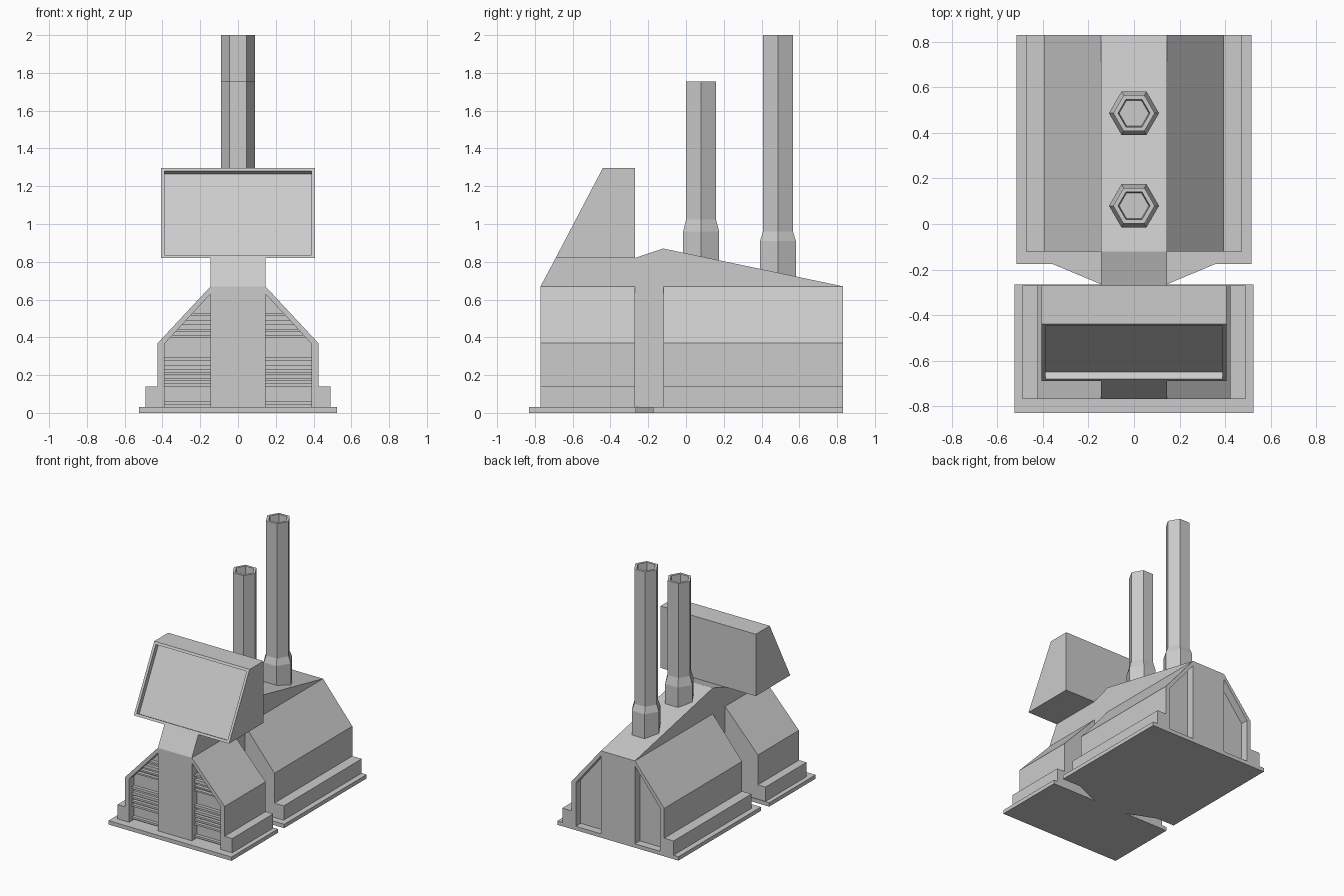
import bpy, bmesh, math
from mathutils import Vector

if "Cube" in bpy.data.objects:
    bpy.data.objects.remove(bpy.data.objects["Cube"])


def finish(name, bm):
    bmesh.ops.recalc_face_normals(bm, faces=bm.faces)
    mesh = bpy.data.meshes.new(name)
    bm.to_mesh(mesh)
    bm.free()
    ob = bpy.data.objects.new(name, mesh)
    bpy.context.collection.objects.link(ob)
    return ob


def prism_bm(pts, axis, a, b):
    """Extrude a 2D profile along an axis from a to b."""
    place = {'x': lambda p, t: (t, p[0], p[1]),
             'y': lambda p, t: (p[0], t, p[1]),
             'z': lambda p, t: (p[0], p[1], t)}[axis]
    bm = bmesh.new()
    lo = [bm.verts.new(place(p, a)) for p in pts]
    hi = [bm.verts.new(place(p, b)) for p in pts]
    bm.faces.new(lo)
    bm.faces.new(hi[::-1])
    n = len(pts)
    for i in range(n):
        j = (i + 1) % n
        bm.faces.new((lo[i], hi[i], hi[j], lo[j]))
    bmesh.ops.recalc_face_normals(bm, faces=bm.faces)
    return bm


def prism(name, pts, axis, a, b):
    return finish(name, prism_bm(pts, axis, a, b))


def mirrored(pts):
    return pts + [(-x, v) for x, v in reversed(pts)]


def flip(pts, s):
    return [(x * s, v) for x, v in pts]


S = 0.145      # half width of the spine
BASE = 0.03    # plate thickness

# Ground plate, waisted between the two houses
prism("base_plate", mirrored([(0.525, -0.83), (0.525, -0.265), (S, -0.265),
                              (0.36, -0.175), (0.517, -0.175), (0.517, 0.83)]),
      'z', 0, BASE)

# Central spine with sloping roof and sign neck
spine = [(-0.77, 0), (-0.77, 0.67), (-0.69, 0.82), (-0.27, 0.82),
         (-0.12, 0.87), (0.83, 0.67), (0.83, 0)]
prism("spine", spine, 'x', -S, S)


# Houses: solid core plus a raised frame around the recessed end panels
def house(name, wall, step, core, frame):
    outer = [(step, BASE), (step, 0.14), (wall, 0.14), (wall, 0.37), (S, 0.67)]
    prism(name + "_core", mirrored(outer), 'y', *core)
    inner = wall - 0.035
    ring = outer + [(S, 0.63), (inner, 0.365), (inner, BASE)]
    for s, side in ((1, "right"), (-1, "left")):
        prism(f"{name}_frame_{side}", flip(ring, s), 'y', *frame)


house("front_house", 0.425, 0.49, (-0.71, -0.27), (-0.77, -0.71))
house("back_house", 0.395, 0.475, (-0.12, 0.77), (0.77, 0.83))

# Louvre slats in the front panels, trimmed to the sloping frame
slats = [(0.045, 0.06), (0.14, 0.155), (0.17, 0.185), (0.20, 0.215),
         (0.23, 0.25), (0.275, 0.295), (0.40, 0.412), (0.43, 0.442),
         (0.465, 0.49), (0.515, 0.53)]
for i, (z0, z1) in enumerate(slats):
    x0, x1 = (min(0.39, S + (0.63 - z) * 0.245 / 0.265) for z in (z0, z1))
    for s, side in ((1, "right"), (-1, "left")):
        prism(f"louvre_{side}_{i + 1}",
              flip([(S, z0), (x0, z0), (x1, z1), (S, z1)], s),
              'y', -0.735, -0.71)

# Sign box with a recessed sloping face
bm = prism_bm([(-0.69, 0.82), (-0.44, 1.297), (-0.27, 1.297), (-0.27, 0.82)],
              'x', -0.407, 0.407)
bm.normal_update()
face = next(f for f in bm.faces if f.normal.y < -0.5)
normal = face.normal.copy()
bmesh.ops.inset_individual(bm, faces=[face], thickness=0.027)
panel = bmesh.ops.extrude_discrete_faces(bm, faces=[face])["faces"][0]
bmesh.ops.translate(bm, verts=panel.verts, vec=-0.035 * normal)
finish("sign_box", bm)


# Hexagonal chimneys, hollow at the top
def chimney(name, y, z_collar, z_shaft, z_top):
    rings = [(0.11, 0.65), (0.11, z_collar), (0.091, z_shaft), (0.091, z_top),
             (0.07, z_top), (0.065, z_top - 0.07)]
    bm = bmesh.new()
    loops = [[bm.verts.new((r * math.cos(k * math.pi / 3),
                            y + r * math.sin(k * math.pi / 3), z))
              for k in range(6)] for r, z in rings]
    for a, b in zip(loops, loops[1:]):
        for k in range(6):
            j = (k + 1) % 6
            bm.faces.new((a[k], a[j], b[j], b[k]))
    bm.faces.new(loops[0][::-1])
    bm.faces.new(loops[-1])
    finish(name, bm)


chimney("front_chimney", 0.08, 0.96, 1.025, 1.755)
chimney("back_chimney", 0.487, 0.91, 0.96, 2.0)
